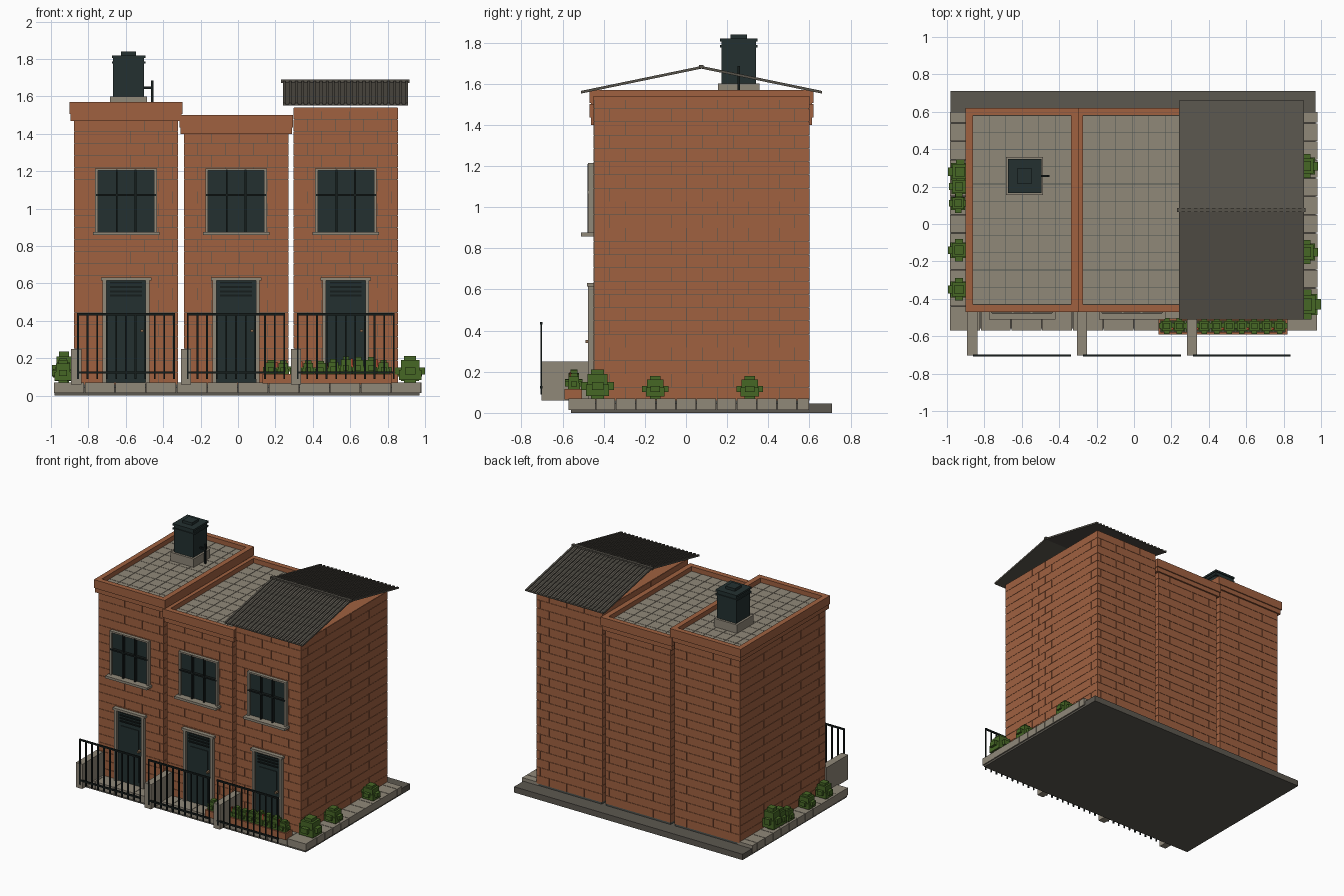
import bpy, bmesh, random
from mathutils import Vector

random.seed(4)
if "Cube" in bpy.data.objects:
    bpy.data.objects.remove(bpy.data.objects["Cube"], do_unlink=True)


def material(name, rgb):
    """Flat material from 0-255 display values, stored as linear."""
    lin = [((c / 255 + 0.055) / 1.055) ** 2.4 for c in rgb] + [1]
    m = bpy.data.materials.new(name)
    m.use_nodes = True
    m.diffuse_color = lin
    m.node_tree.nodes["Principled BSDF"].inputs["Base Color"].default_value = lin
    return m


BRICK = material("brick", (160, 97, 64))
MORTAR = material("mortar", (78, 84, 80))
STONE = material("stone", (144, 136, 121))
SLAB = material("dark_stone", (92, 88, 80))
METAL = material("roof_metal", (86, 82, 74))
DARK = material("dark_teal", (35, 48, 48))
IRON = material("black_iron", (22, 29, 28))
LEAF = material("leaf", (70, 103, 37))
FLOWER = material("flower", (170, 72, 48))
BRASS = material("brass", (140, 112, 84))


def finish(name, mat, bm):
    bmesh.ops.recalc_face_normals(bm, faces=bm.faces)
    me = bpy.data.meshes.new(name)
    bm.to_mesh(me)
    bm.free()
    me.materials.append(mat)
    ob = bpy.data.objects.new(name, me)
    bpy.context.collection.objects.link(ob)
    return ob


def part(name, mat, boxes):
    """One object from boxes given as (x0, x1, y0, y1, z0, z1)."""
    bm = bmesh.new()
    for x0, x1, y0, y1, z0, z1 in boxes:
        vs = bmesh.ops.create_cube(bm, size=1)["verts"]
        mid = Vector((x0 + x1, y0 + y1, z0 + z1)) / 2
        for v in vs:
            v.co = Vector((v.co.x * (x1 - x0), v.co.y * (y1 - y0), v.co.z * (z1 - z0))) + mid
    return finish(name, mat, bm)


def runs(a, b, step, shift=0.0, gap=0.002):
    """Split a length into pieces with a narrow joint between them."""
    cuts = [a]
    p = a + (step - shift)
    while p < b - 0.02:
        cuts.append(p)
        p += step
    cuts.append(b)
    return [(s + gap / 2, e - gap / 2) for s, e in zip(cuts, cuts[1:])]


def ring(x0, x1, y0, y1, z0, z1, t):
    """Four walls around a rectangle."""
    return [(x0, x1, y0, y0 + t, z0, z1), (x0, x1, y1 - t, y1, z0, z1),
            (x0, x0 + t, y0 + t, y1 - t, z0, z1), (x1 - t, x1, y0 + t, y1 - t, z0, z1)]


FRONT, BACK, COURSE, SKIN = -0.45, 0.60, 0.0645, 0.004


def house_walls(name, x0, x1, top):
    part(name + "_core", MORTAR,
         [(x0 + SKIN, x1 - SKIN, FRONT + SKIN, BACK - SKIN, 0.04, top - 0.01)])
    bricks = []
    for i, (z0, z1) in enumerate(runs(0.06, top, COURSE)):
        shift = 0.075 * (i % 2)
        for a, b in runs(x0, x1, 0.15, shift):
            bricks += [(a, b, FRONT, FRONT + SKIN, z0, z1), (a, b, BACK - SKIN, BACK, z0, z1)]
        for a, b in runs(FRONT + SKIN, BACK - SKIN, 0.15, shift):
            bricks += [(x0, x0 + SKIN, a, b, z0, z1), (x1 - SKIN, x1, a, b, z0, z1)]
    part(name + "_bricks", BRICK, bricks)


def parapet_roof(name, x0, x1, top):
    lower = ring(x0 - 0.018, x1 + 0.018, FRONT - 0.012, BACK + 0.012, top - 0.10, top - 0.065, 0.04)
    upper = ring(x0 - 0.024, x1 + 0.024, FRONT - 0.02, BACK + 0.02, top - 0.065, top, 0.04)
    part(name + "_parapet", BRICK, lower + upper)
    part(name + "_roof_tiles", STONE,
         [(a, b, c, d, top - 0.06, top - 0.035)
          for a, b in runs(x0 + 0.016, x1 - 0.016, 0.088, gap=0.003)
          for c, d in runs(FRONT + 0.02, BACK - 0.02, 0.092, gap=0.003)])


def window(name, c):
    part(name + "_frame", STONE, [
        (c - 0.165, c - 0.15, -0.476, -0.44, 0.87, 1.215),
        (c + 0.15, c + 0.165, -0.476, -0.44, 0.87, 1.215),
        (c - 0.165, c + 0.165, -0.476, -0.44, 1.203, 1.215),
        (c - 0.178, c + 0.178, -0.51, -0.44, 0.858, 0.876)])
    part(name + "_glass", DARK, [(c - 0.15, c + 0.15, -0.458, -0.44, 0.876, 1.203)])
    bars = [(c + d - 0.005, c + d + 0.005, -0.479, -0.458, 0.876, 1.21) for d in (-0.05, 0.05)]
    part(name + "_bars", IRON, bars + [(c - 0.16, c + 0.16, -0.479, -0.458, 1.067, 1.078)])


def door(name, c):
    part(name + "_surround", STONE, [
        (c - 0.125, c - 0.105, -0.476, -0.44, 0.06, 0.615),
        (c + 0.105, c + 0.125, -0.476, -0.44, 0.06, 0.615),
        (c - 0.135, c + 0.135, -0.482, -0.44, 0.615, 0.632)])
    part(name + "_leaf", DARK, [(c - 0.105, c + 0.105, -0.458, -0.44, 0.07, 0.615),
                                (c - 0.075, c + 0.075, -0.463, -0.45, 0.10, 0.30),
                                (c - 0.075, c + 0.075, -0.463, -0.45, 0.33, 0.50)])
    part(name + "_louvres", IRON, [(c - 0.085, c + 0.085, -0.466, -0.45, z, z + 0.01)
                                   for z in (0.53, 0.553, 0.576, 0.599)])
    part(name + "_knob", BRASS, [(c + 0.077, c + 0.092, -0.488, -0.458, 0.34, 0.355)])


def railing(name, x0, x1):
    n = 10
    bars = [(x, x + 0.009, -0.708, -0.699, 0.09, 0.435)
            for x in (x0 + i * (x1 - x0 - 0.009) / n for i in range(n + 1))]
    rails = [(x0, x1, -0.709, -0.698, z, z + 0.012) for z in (0.118, 0.43)]
    part(name, IRON, bars + rails)


def bush_boxes(x, y, r, top, z=0.065):
    """Blocky shrub: a tall core, cross arms and a shoulder layer."""
    h = top - z
    box = lambda rx, ry, a, b: (x - rx * r, x + rx * r, y - ry * r, y + ry * r, z + a * h, z + b * h)
    return [box(0.4, 0.4, 0, 1), box(0.62, 0.62, 0.25, 0.85),
            box(1, 0.35, 0.32, 0.58), box(0.35, 1, 0.32, 0.58), box(0.75, 0.7, 0.12, 0.5)]


# Ground slab and paving
part("ground_slab", SLAB, [(-0.98, 0.97, -0.56, 0.71, 0, 0.045)])
paving = [(a, b, -0.57, -0.44, 0.015, 0.07) for a, b in runs(-0.985, 0.98, 0.164, gap=0.004)]
for a, b in runs(-0.44, 0.60, 0.098, gap=0.004):
    paving += [(-0.985, -0.86, a, b, 0.015, 0.07), (0.84, 0.98, a, b, 0.015, 0.07)]
part("paving_blocks", STONE, paving)

# Three terraced houses
HOUSES = {"left_house": (-0.877, -0.32, 1.54), "middle_house": (-0.29, 0.27, 1.47),
          "end_house": (0.298, 0.855, 1.54)}
for name, (x0, x1, top) in HOUSES.items():
    c = (x0 + x1) / 2
    house_walls(name, x0, x1, top)
    window(name + "_window", c)
    door(name + "_door", c)
    railing(name + "_railing", x0 + 0.017, x1 - 0.018)
    part(name + "_garden_wall", STONE, [(x0 - 0.015, x0 + 0.04, -0.703, -0.44, 0.06, 0.25)])
parapet_roof("left_house", -0.877, -0.32, 1.57)
parapet_roof("middle_house", -0.29, 0.27, 1.50)
part("end_house_wall_top", BRICK, [(0.30, 0.853, FRONT + 0.002, BACK - 0.002, 1.52, 1.541)])


# Corrugated gable roof
def chevrons(name, mat, strips, lift, thick):
    bm = bmesh.new()
    line = [(-0.51, 1.552), (0.075, 1.673), (0.66, 1.552)]
    prof = [(y, z + lift) for y, z in line] + [(y, z + lift + thick) for y, z in reversed(line)]
    for x0, x1 in strips:
        a, b = [[bm.verts.new((x, y, z)) for y, z in prof] for x in (x0, x1)]
        n = len(prof)
        for i in range(n):
            j = (i + 1) % n
            bm.faces.new((a[i], a[j], b[j], b[i]))
        for loop in (a, b):
            bm.faces.new((loop[0], loop[1], loop[4], loop[5]))
            bm.faces.new((loop[1], loop[2], loop[3], loop[4]))
    return finish(name, mat, bm)


chevrons("roof_sheet", METAL, [(0.24, 0.91)], 0, 0.005)
chevrons("roof_ribs", METAL, [(0.24 + i * 0.0328, 0.254 + i * 0.0328) for i in range(21)], 0.004, 0.009)
part("roof_ridge_cap", METAL, [(0.23, 0.918, 0.064, 0.086, 1.673, 1.69)])

# Rooftop water tank
part("tank_base", STONE, [(-0.685, -0.487, 0.155, 0.357, 1.53, 1.60)])
part("water_tank", DARK, [(-0.668, -0.502, 0.172, 0.34, 1.60, 1.815),
                          (-0.675, -0.495, 0.165, 0.347, 1.775, 1.787),
                          (-0.675, -0.495, 0.165, 0.347, 1.805, 1.82),
                          (-0.625, -0.545, 0.216, 0.296, 1.82, 1.84)])
part("tank_pipe", IRON, [(-0.51, -0.453, 0.25, 0.262, 1.64, 1.652),
                         (-0.465, -0.453, 0.25, 0.262, 1.53, 1.685)])

# Planter with flowers
part("planter", BRICK, ring(0.13, 0.82, -0.59, -0.505, 0.065, 0.115, 0.012))
part("planter_soil", SLAB, [(0.142, 0.808, -0.578, -0.517, 0.07, 0.105)])
plants, blooms = [], []
for i in range(10):
    x = 0.175 + i * 0.067
    top = random.uniform(0.185, 0.212)
    plants += bush_boxes(x, -0.545, 0.042, top, 0.10)
    blooms.append((x + 0.025, x + 0.037, -0.566, -0.554, 0.15, top - 0.012))
part("planter_plants", LEAF, plants)
part("planter_flowers", FLOWER, blooms[::2])

# Shrubs along the side walls
shrubs = [(-0.935, -0.35, 0.06, 0.19), (-0.935, -0.14, 0.06, 0.18), (-0.93, 0.28, 0.065, 0.235),
          (-0.935, 0.20, 0.055, 0.20), (-0.94, 0.11, 0.05, 0.17),
          (0.92, -0.43, 0.08, 0.212), (0.92, -0.15, 0.065, 0.18), (0.92, 0.31, 0.065, 0.18)]
for i, (x, y, r, top) in enumerate(shrubs):
    part("shrub_%d" % (i + 1), LEAF, bush_boxes(x, y, r, top))
